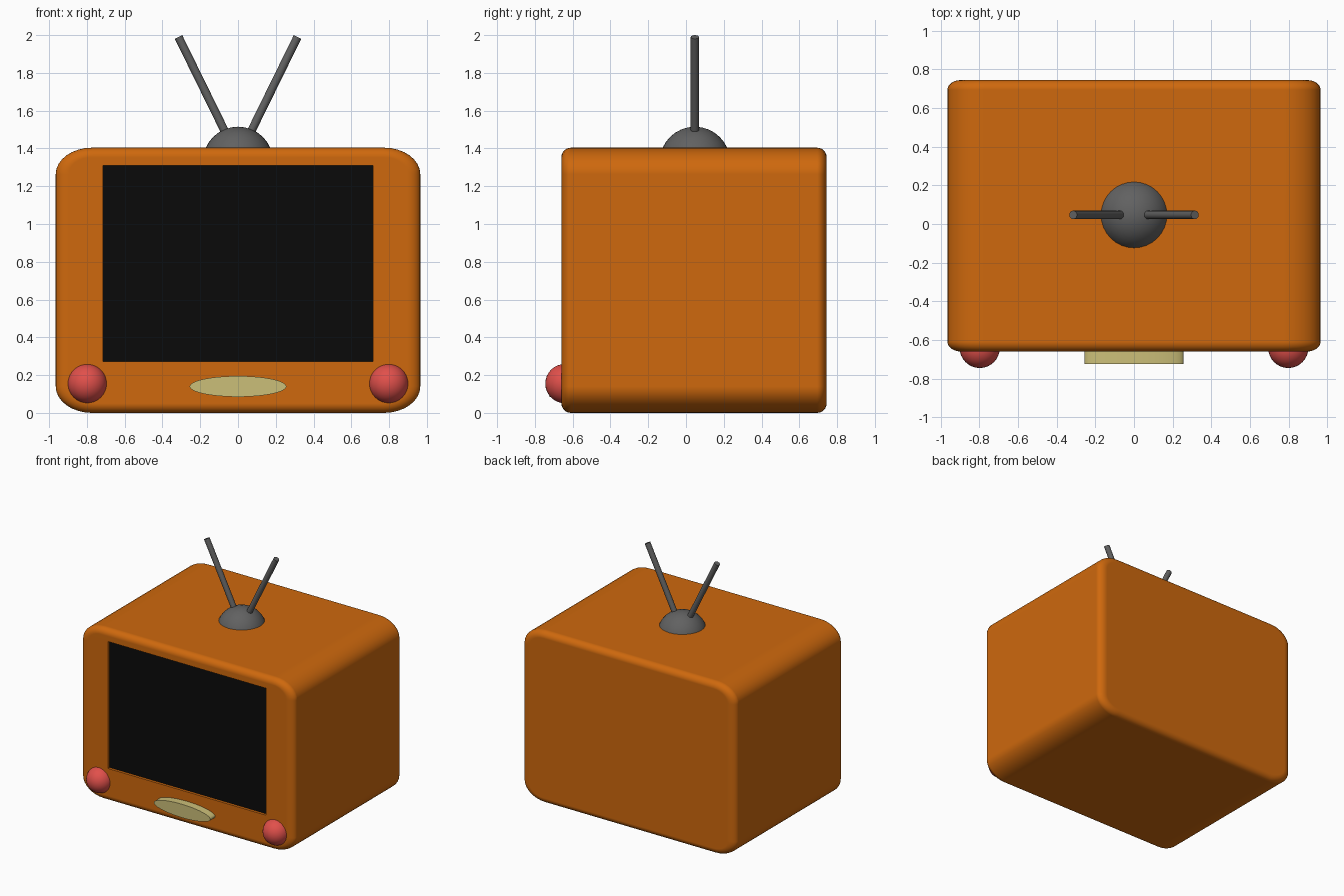
import bpy, bmesh
from math import radians
from mathutils import Vector, Matrix

if "Cube" in bpy.data.objects:
    bpy.data.objects.remove(bpy.data.objects["Cube"])


def material(name, rgb):
    m = bpy.data.materials.new(name)
    m.diffuse_color = (*rgb, 1)
    m.use_nodes = True
    m.node_tree.nodes["Principled BSDF"].inputs["Base Color"].default_value = m.diffuse_color
    return m


orange = material("orange", (0.62, 0.14, 0.004))
black = material("black", (0.003, 0.003, 0.003))
red = material("red", (0.75, 0.08, 0.07))
cream = material("cream", (0.60, 0.52, 0.19))
grey = material("dark_grey", (0.12, 0.12, 0.12))


def add(name, bm, mat, smooth=True):
    me = bpy.data.meshes.new(name)
    bm.to_mesh(me)
    bm.free()
    ob = bpy.data.objects.new(name, me)
    bpy.context.collection.objects.link(ob)
    me.materials.append(mat)
    if smooth:
        shade(ob)
    return ob


def activate(ob):
    bpy.ops.object.select_all(action='DESELECT')
    ob.select_set(True)
    bpy.context.view_layer.objects.active = ob


def shade(ob):
    activate(ob)
    bpy.ops.object.shade_smooth_by_angle(angle=radians(35))


def box(name, lo, hi, mat):
    lo, hi = Vector(lo), Vector(hi)
    bm = bmesh.new()
    bmesh.ops.create_cube(bm, size=1, matrix=Matrix.Translation((lo + hi) / 2)
                          @ Matrix.Diagonal((*(hi - lo), 1)))
    return add(name, bm, mat, False)


def ball(name, centre, r, mat):
    bm = bmesh.new()
    bmesh.ops.create_uvsphere(bm, u_segments=32, v_segments=16, radius=r,
                              matrix=Matrix.Translation(centre))
    return add(name, bm, mat)


def rod(name, a, b, rx, ry, mat, segments=24):
    a, b = Vector(a), Vector(b)
    bm = bmesh.new()
    rot = (b - a).to_track_quat('Z', 'Y').to_matrix().to_4x4()
    bmesh.ops.create_cone(bm, cap_ends=True, segments=segments, radius1=1, radius2=1, depth=1,
                          matrix=Matrix.Translation((a + b) / 2) @ rot
                          @ Matrix.Diagonal((rx, ry, (b - a).length, 1)))
    return add(name, bm, mat)


# Cabinet: rounded cube stretched sideways, corners then front and back rims bevelled
SIZE, FRONT, BACK = 1.404, -0.66, 0.745
bm = bmesh.new()
bmesh.ops.create_cube(bm, size=SIZE)
long_edges = [e for e in bm.edges if abs(e.verts[0].co.y - e.verts[1].co.y) > 0.1]
bmesh.ops.bevel(bm, geom=long_edges, offset=0.14, segments=8, profile=0.5, affect='EDGES')
rims = [e for e in bm.edges if abs(e.verts[0].co.y - e.verts[1].co.y) < 1e-4]
bmesh.ops.bevel(bm, geom=rims, offset=0.05, segments=6, profile=0.5, affect='EDGES')
bmesh.ops.scale(bm, vec=(1.93 / SIZE, 1, 1), verts=bm.verts)
bmesh.ops.translate(bm, vec=(0, (FRONT + BACK) / 2, SIZE / 2), verts=bm.verts)
cabinet = add("cabinet", bm, orange, False)

# Shallow screen recess
cutter = box("recess_cutter", (-0.714, -0.9, 0.272), (0.714, -0.635, 1.31), orange)
cut = cabinet.modifiers.new("recess", 'BOOLEAN')
cut.operation, cut.solver, cut.object = 'DIFFERENCE', 'EXACT', cutter
activate(cabinet)
bpy.ops.object.modifier_apply(modifier=cut.name)
bpy.data.objects.remove(cutter)
shade(cabinet)
normals = cabinet.modifiers.new("normals", 'WEIGHTED_NORMAL')
normals.keep_sharp = True

# Screen
box("screen", (-0.714, -0.638, 0.272), (0.714, -0.60, 1.31), black)

# Oval front badge
rod("oval_badge", (0, -0.60, 0.14), (0, -0.723, 0.14), 0.256, 0.055, cream, 48)

# Aerial base
ball("aerial_base", (0, 0.047, 1.328), 0.187, grey)

# Knobs and aerial rods, mirrored left and right
for side, s in (("left", -1), ("right", 1)):
    ball(side + "_knob", (s * 0.798, -0.641, 0.155), 0.104, red)
    rod(side + "_aerial", (s * 0.04, 0.047, 1.43), (s * 0.315, 0.047, 1.99), 0.022, 0.022, grey)
